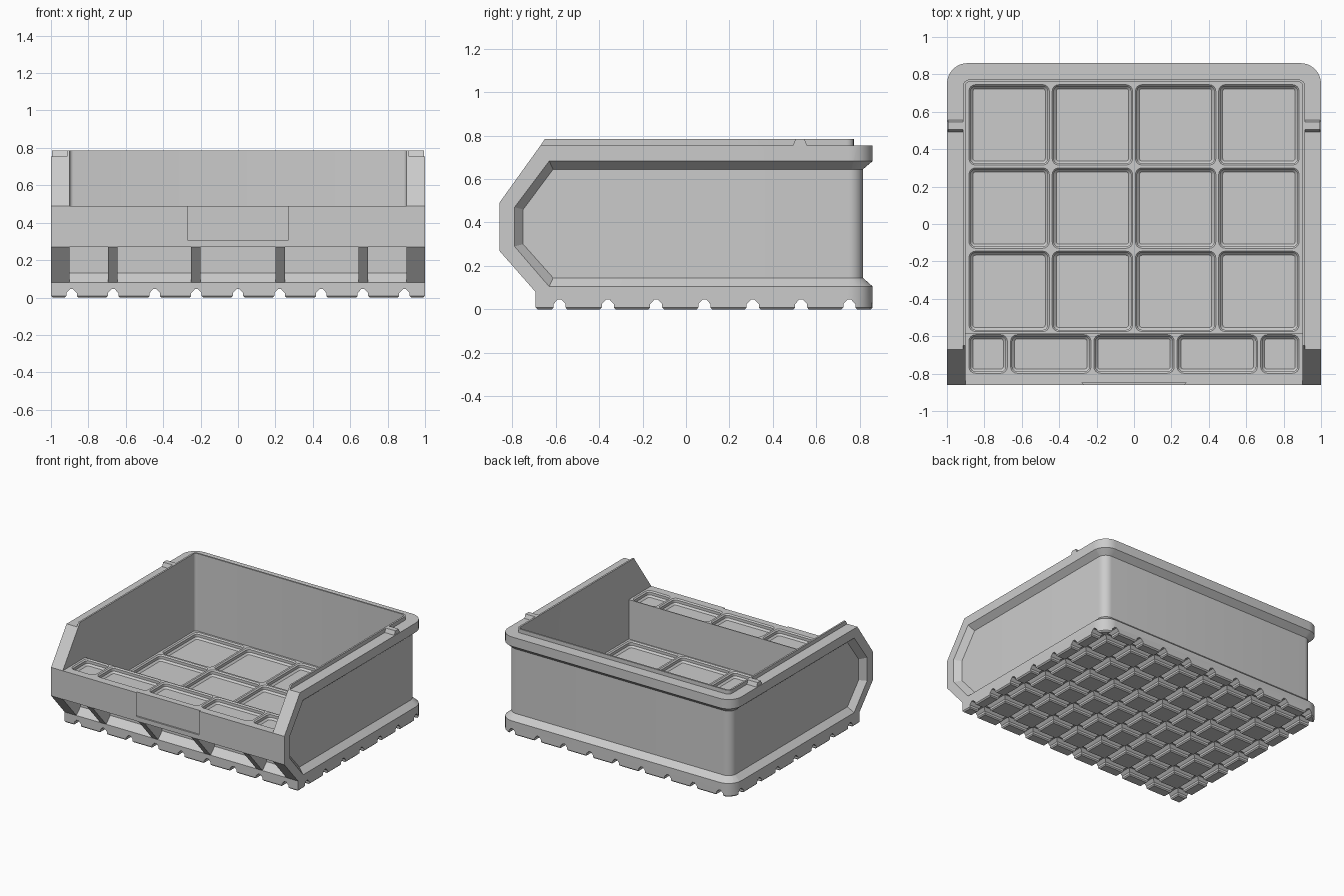
import bpy, bmesh, math

cube = bpy.data.objects.get("Cube")
if cube:
    bpy.data.objects.remove(cube, do_unlink=True)

grey = bpy.data.materials.new("plain_grey")
grey.use_nodes = True
colour = (0.6, 0.6, 0.6, 1)
grey.diffuse_color = colour
grey.node_tree.nodes["Principled BSDF"].inputs["Base Color"].default_value = colour

BACK = 0.86       # half depth
WALL = 0.1        # rim width from the outside to the inner wall
CELL = 0.445      # pocket spacing
ROW = 0.085       # y of the middle pocket row
PANEL = 0.045     # depth of the recessed outside panel
FLOOR, SHELF, RIM, TOP = 0.185, 0.49, 0.755, 0.785


def finish(name, bm):
    bmesh.ops.recalc_face_normals(bm, faces=bm.faces)
    mesh = bpy.data.meshes.new(name)
    bm.to_mesh(mesh)
    bm.free()
    mesh.materials.append(grey)
    obj = bpy.data.objects.new(name, mesh)
    bpy.context.collection.objects.link(obj)
    return obj


def loft(bm, rings):
    """Skin a list of closed rings and cap both ends."""
    rows = [[bm.verts.new(p) for p in ring] for ring in rings]
    n = len(rows[0])
    for a, b in zip(rows, rows[1:]):
        for i in range(n):
            j = (i + 1) % n
            bm.faces.new((a[i], a[j], b[j], b[i]))
    bm.faces.new(rows[0])
    bm.faces.new(rows[-1])


def loft_mirrored(bm, half):
    """Loft from the left side round the back to the right side."""
    loft(bm, half + [[(-x, y, z) for x, y, z in ring] for ring in reversed(half)])


def prism_x(bm, profile, x0, x1):
    loft(bm, [[(x, y, z) for y, z in profile] for x in (x0, x1)])


def prism_y(bm, profile, y0, y1):
    loft(bm, [[(x, y, z) for x, z in profile] for y in (y0, y1)])


def round_back(bm, y, radius, segments):
    """Round the vertical edges lying at the given y."""
    edges = [e for e in bm.edges
             if all(abs(v.co.y - y) < 1e-4 for v in e.verts)
             and abs(e.verts[0].co.x - e.verts[1].co.x) < 1e-4]
    bmesh.ops.bevel(bm, geom=edges, offset=radius, segments=segments,
                    profile=0.5, affect='EDGES')


def corner(steps):
    """Directions round the back left corner."""
    return [(math.cos(a), math.sin(a))
            for a in (math.pi / 2 * s / steps for s in range(steps + 1))]


def rounded_ring(cx, cy, hx, hy, z, r, steps=4):
    ring = []
    for k, (sx, sy) in enumerate([(1, 1), (-1, 1), (-1, -1), (1, -1)]):
        for s in range(steps + 1):
            a = math.pi / 2 * (k + s / steps)
            ring.append((cx + sx * (hx - r) + r * math.cos(a),
                         cy + sy * (hy - r) + r * math.sin(a), z))
    return ring


def pocket(bm, cx, cy, hx, hy, top):
    """Shallow stepped pocket, inset and depth at each level."""
    levels = [(-0.004, 0.004), (0.009, -0.009), (0.009, -0.03), (0.022, -0.043)]
    loft(bm, [rounded_ring(cx, cy, hx - i, hy - i, top + d, 0.035 - i)
              for i, d in levels])


def carve(target, bm):
    cutter = finish("cutter", bm)
    cutter.hide_render = True
    mod = target.modifiers.new("carve", 'BOOLEAN')
    mod.operation = 'DIFFERENCE'
    mod.solver = 'EXACT'
    mod.object = cutter
    bpy.context.view_layer.objects.active = target
    bpy.ops.object.modifier_apply(modifier=mod.name)
    bpy.data.objects.remove(cutter, do_unlink=True)


# Solid outer hull with rounded back corners and chamfered underside
bm = bmesh.new()
prism_x(bm, [(-0.693, 0), (-0.693, 0.08), (-BACK, 0.27), (-BACK, SHELF),
             (-0.67, RIM), (BACK, RIM), (BACK, 0)], -1, 1)
round_back(bm, BACK, 0.11, 8)
bmesh.ops.recalc_face_normals(bm, faces=bm.faces)
low = [e for e in bm.edges if all(v.co.z < 1e-4 for v in e.verts)]
bmesh.ops.bevel(bm, geom=low, offset=0.009, segments=1, affect='EDGES')
bin_body = finish("bin_body", bm)

# Inside space, open over the front shelf
inner_x, inner_y = 1 - WALL, BACK - WALL
bm = bmesh.new()
prism_x(bm, [(-1, SHELF), (-0.585, SHELF), (-0.585, FLOOR), (inner_y, FLOOR),
             (inner_y, 1), (-1, 1)], -inner_x, inner_x)
round_back(bm, inner_y, 0.02, 4)
carve(bin_body, bm)


# Recessed panel wrapping both sides and the back
def station(x, y, nx, ny, outer, inner, shift=0):
    """Cross-section: outer z pair just past the skin, inner z pair in depth."""
    lo, hi = [o + (o - i) * 0.2 for o, i in zip(outer, inner)]
    ox, oy = x + nx * PANEL * 0.2, y + ny * PANEL * 0.2 - shift * 0.2
    ix, iy = x - nx * PANEL, y - ny * PANEL + shift
    return [(ox, oy, lo), (ox, oy, hi), (ix, iy, inner[1]), (ix, iy, inner[0])]


full = ((0.105, 0.683), (0.145, 0.645))
half = [station(1, -0.79, 1, 0, (0.29, 0.47), (0.30, 0.46), 0.04),
        station(1, -0.63, 1, 0, *full, 0.018)]
for c, d in corner(8):
    half.append(station(0.89 + 0.11 * c, BACK - 0.11 + 0.11 * d, c, d, *full))
bm = bmesh.new()
loft_mirrored(bm, half)
carve(bin_body, bm)

# Floor pockets and front shelf pockets
bm = bmesh.new()
for col in range(4):
    for row in (-1, 0, 1):
        pocket(bm, (col - 1.5) * CELL, ROW + row * CELL, 0.215, 0.215, FLOOR)
for col in (-1, 0, 1):
    pocket(bm, col * CELL, -0.695, 0.215, 0.103, SHELF)
for side in (-1, 1):
    pocket(bm, side * 0.78, -0.695, 0.103, 0.103, SHELF)
carve(bin_body, bm)

# Hollows under the front overhang, leaving sloped ribs
bm = bmesh.new()
hollow = [(-0.9, 0.27), (-0.643, 0.27), (-0.643, 0.13), (-0.713, 0.06), (-0.9, 0.06)]
edges = [-0.9, -0.695, -0.645, -0.25, -0.2, 0.2, 0.25, 0.645, 0.695, 0.9]
for x0, x1 in zip(edges[::2], edges[1::2]):
    prism_x(bm, hollow, x0, x1)
carve(bin_body, bm)

# Shallow undercut label slot on the front, open at the top
slot = [(-0.257, -0.87), (0.257, -0.87), (0.278, -0.848), (-0.278, -0.848)]
bm = bmesh.new()
loft(bm, [[(x, y, z) for x, y in slot] for z in (0.305, 0.6)])
carve(bin_body, bm)

# Crossing grooves underneath
notch = [(-0.045, -0.01), (-0.028, 0.008), (-0.028, 0.024), (-0.008, 0.045),
         (0.008, 0.045), (0.028, 0.024), (0.028, 0.008), (0.045, -0.01)]
bm = bmesh.new()
for i in range(-4, 5):
    prism_y(bm, [(u + i * CELL / 2, z) for u, z in notch], -1.1, 1.1)
carve(bin_body, bm)
bm = bmesh.new()
for i in range(-3, 4):
    prism_x(bm, [(u + ROW + i * CELL / 2, z) for u, z in notch], -1.1, 1.1)
carve(bin_body, bm)

# Thin raised lip round the inner edge of the rim
lip = 0.013
half = [[(inner_x + lip, -0.67, RIM), (inner_x + lip, -0.65, TOP),
         (inner_x, -0.65, TOP), (inner_x, -0.67, RIM)]]
for c, d in corner(4):
    half.append([(inner_x - 0.02 + r * c, inner_y - 0.02 + r * d, z)
                 for r, z in [(0.02 + lip, RIM), (0.02 + lip, TOP),
                              (0.02, TOP), (0.02, RIM)]])
bm = bmesh.new()
loft_mirrored(bm, half)
stacking_lip = finish("stacking_lip", bm)

# Stop tabs on the side rims
bm = bmesh.new()
for side in (-1, 1):
    prism_x(bm, [(0.493, RIM), (0.505, TOP), (0.545, TOP), (0.557, RIM)],
            side * (inner_x + lip), side * 0.995)
rim_tabs = finish("rim_tabs", bm)

# Smooth rounded corners, crisp edges
for obj in (bin_body, stacking_lip, rim_tabs):
    bpy.ops.object.select_all(action='DESELECT')
    obj.select_set(True)
    bpy.context.view_layer.objects.active = obj
    bpy.ops.object.shade_smooth_by_angle(angle=math.radians(25))
